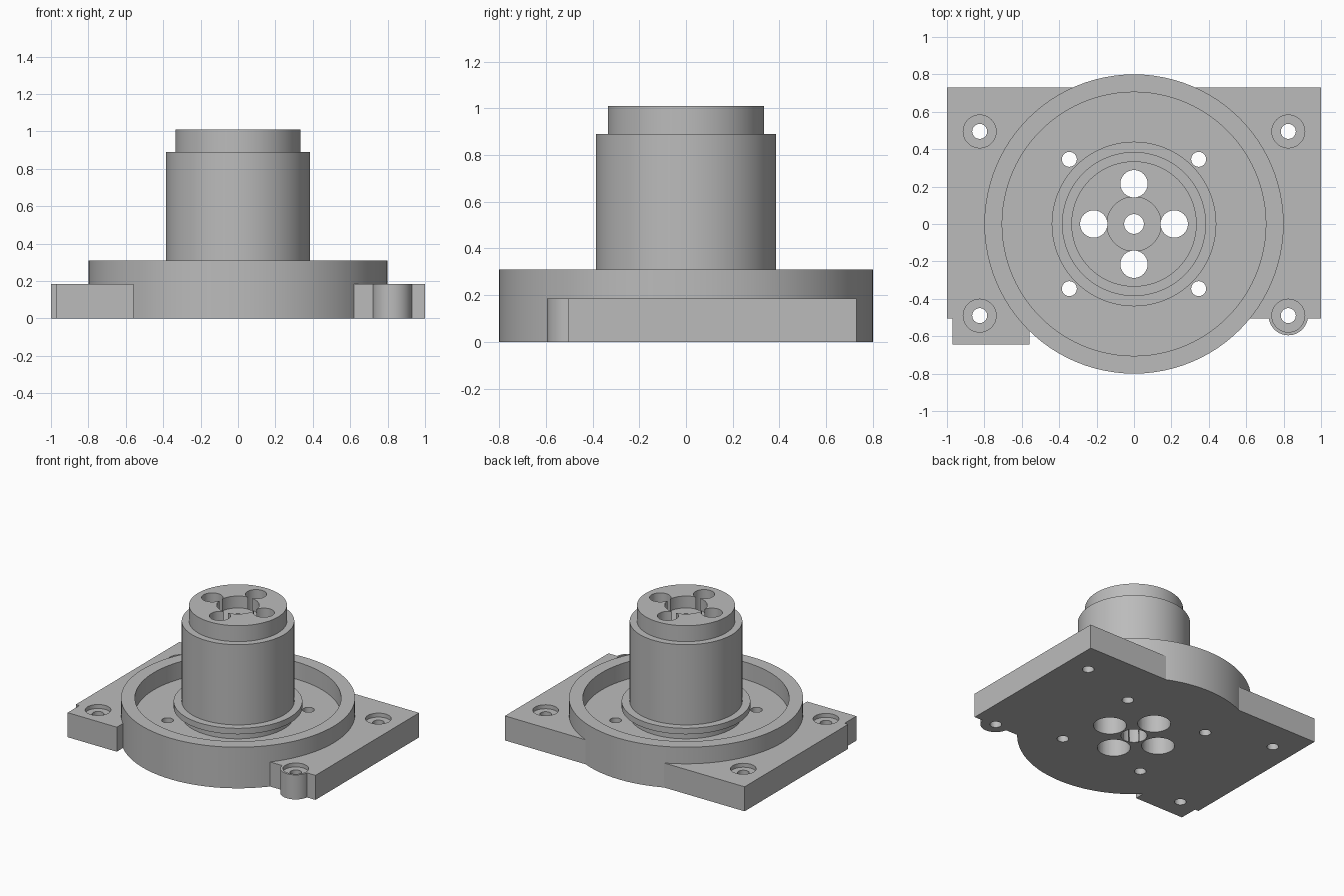
import bpy, bmesh, math

if "Cube" in bpy.data.objects:
    bpy.data.objects.remove(bpy.data.objects["Cube"])

SEG = 96
metal = bpy.data.materials.new("plain_grey")
metal.diffuse_color = (0.5, 0.5, 0.5, 1)
metal.use_nodes = True
metal.node_tree.nodes["Principled BSDF"].inputs["Base Color"].default_value = metal.diffuse_color


def make_object(name, bm):
    bmesh.ops.recalc_face_normals(bm, faces=bm.faces)
    mesh = bpy.data.meshes.new(name)
    bm.to_mesh(mesh)
    bm.free()
    obj = bpy.data.objects.new(name, mesh)
    bpy.context.collection.objects.link(obj)
    mesh.materials.append(metal)
    return obj


def select_only(obj):
    bpy.ops.object.select_all(action='DESELECT')
    obj.select_set(True)
    bpy.context.view_layer.objects.active = obj


def lathe(name, profile):
    """Spin an (r, z) profile about the vertical axis."""
    bm = bmesh.new()
    verts = [bm.verts.new((r, 0, z)) for r, z in profile]
    edges = [bm.edges.new(pair) for pair in zip(verts, verts[1:])]
    bmesh.ops.spin(bm, geom=verts + edges, cent=(0, 0, 0), axis=(0, 0, 1),
                   angle=math.tau, steps=SEG, use_merge=False)
    bmesh.ops.remove_doubles(bm, verts=bm.verts, dist=1e-5)
    return make_object(name, bm)


def extrude(name, outline, height):
    """Raise a flat outline from the ground."""
    bm = bmesh.new()
    face = bm.faces.new([bm.verts.new((x, y, 0)) for x, y in outline])
    top = bmesh.ops.extrude_face_region(bm, geom=[face])
    for v in top["geom"]:
        if isinstance(v, bmesh.types.BMVert):
            v.co.z = height
    return make_object(name, bm)


def bore(target, x, y, radius, z0, z1, seg=48):
    """Cut a vertical round hole."""
    bpy.ops.mesh.primitive_cylinder_add(vertices=seg, radius=radius, depth=z1 - z0,
                                        location=(x, y, (z0 + z1) / 2))
    cutter = bpy.context.object
    cutter.hide_render = True
    cutter.data.materials.append(metal)
    select_only(target)
    mod = target.modifiers.new("bore", 'BOOLEAN')
    mod.operation = 'DIFFERENCE'
    mod.solver = 'EXACT'
    mod.object = cutter
    bpy.ops.object.modifier_apply(modifier=mod.name)
    bpy.data.objects.remove(cutter, do_unlink=True)


# Base plate with front left tab and rounded front right ear
H = 0.185
ear = [(0.825 + 0.105 * math.cos(a), -0.49 + 0.105 * math.sin(a))
       for a in (math.radians(188 + 164 * i / 24) for i in range(25))]
outline = [(-1, -0.505), (-0.97, -0.505), (-0.97, -0.645), (-0.56, -0.645),
           (-0.56, -0.505)] + ear + [(1, -0.505), (1, 0.73), (-1, 0.73)]
plate = extrude("base_plate", outline, H)
bore(plate, 0, 0, 0.76, -0.1, 0.5, SEG)   # room for the hub

# Counterbored mounting holes
for x in (-0.825, 0.825):
    for y in (-0.49, 0.495):
        bore(plate, x, y, 0.04, -0.1, 0.5)
        bore(plate, x, y, 0.088, H - 0.03, 0.5)

# Hub: rim, recessed floor, neck, thin flange, column and stepped top
hub = lathe("hub", [
    (0, 0), (0.8, 0), (0.8, 0.31), (0.705, 0.31), (0.705, 0.18),
    (0.385, 0.18), (0.385, 0.24), (0.44, 0.24), (0.44, 0.285),
    (0.385, 0.285), (0.385, 0.89), (0.335, 0.89), (0.335, 1.01), (0, 1.01)])

# Centre hole with top recess and wider lower bore
bore(hub, 0, 0, 0.053, -0.1, 1.2)
bore(hub, 0, 0, 0.089, -0.1, 0.6)
bore(hub, 0, 0, 0.145, 0.92, 1.2)

for i in range(4):
    # Column bolt holes, wider from below
    a = i * math.pi / 2
    x, y = 0.215 * math.cos(a), 0.215 * math.sin(a)
    bore(hub, x, y, 0.073, -0.1, 1.2)
    bore(hub, x, y, 0.113, -0.1, 0.6)
    # Small holes in the recessed floor
    a += math.pi / 4
    bore(hub, 0.489 * math.cos(a), 0.489 * math.sin(a), 0.04, -0.1, 0.5)

for obj in (plate, hub):
    select_only(obj)
    bpy.ops.object.shade_smooth_by_angle(angle=math.radians(30))
